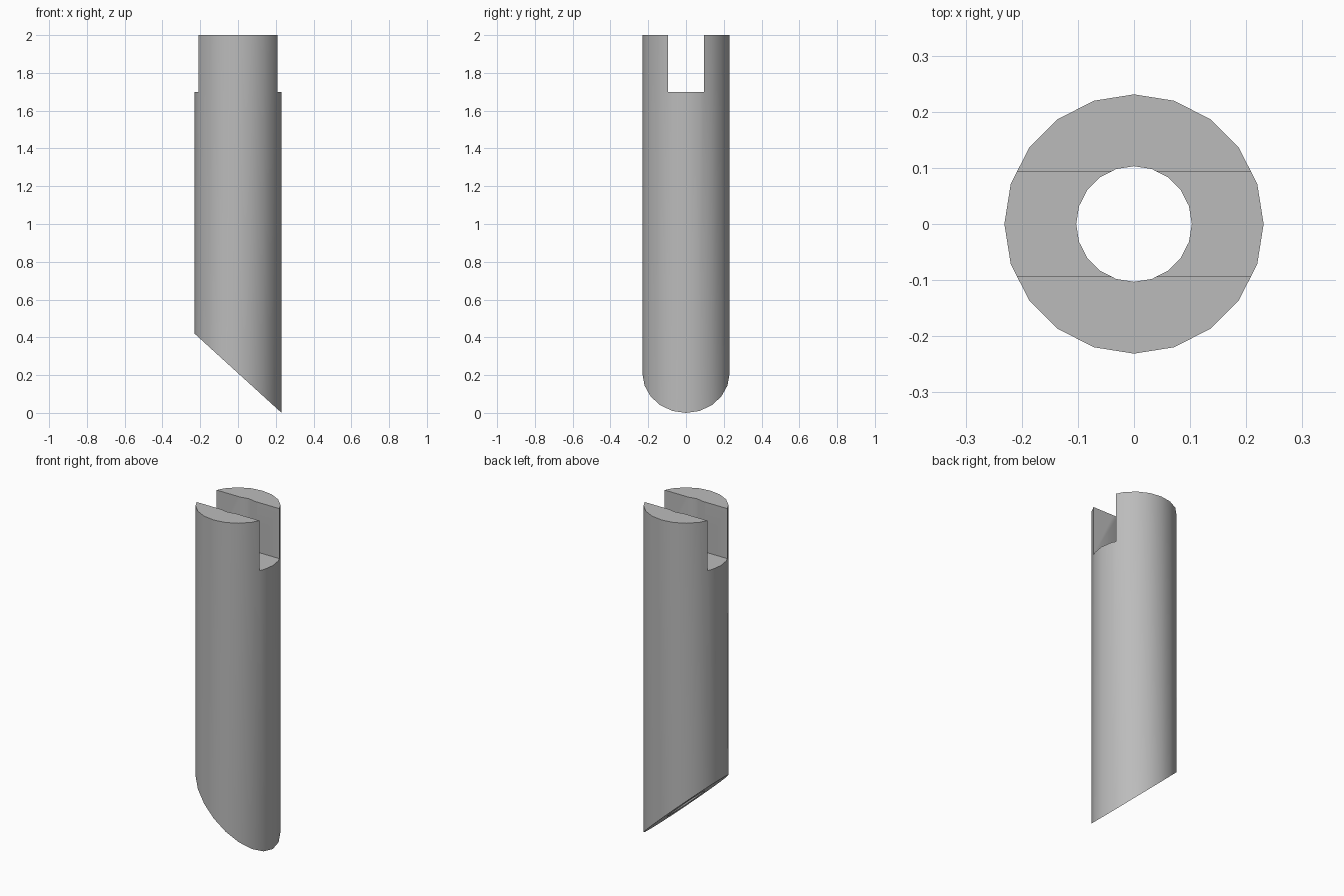
import bpy, bmesh, math

if "Cube" in bpy.data.objects:
    bpy.data.objects.remove(bpy.data.objects["Cube"], do_unlink=True)

SIDES, OUTER, INNER, HEIGHT = 20, 0.231, 0.103, 2.0
SLOT_HALF, SLOT_FLOOR = 0.094, 1.7
SLOPE = 0.91

grey = bpy.data.materials.new("plain grey")
grey.use_nodes = True
colour = (0.5, 0.5, 0.5, 1)
grey.diffuse_color = colour
grey.node_tree.nodes["Principled BSDF"].inputs["Base Color"].default_value = colour


def ring(bm, radius, z_at):
    """Ring of vertices whose height depends on x."""
    verts = []
    for i in range(SIDES):
        a = math.tau * i / SIDES
        x = radius * math.cos(a)
        verts.append(bm.verts.new((x, radius * math.sin(a), z_at(x))))
    return verts


# Hollow tube with a slanted lower end
bm = bmesh.new()
slant = lambda x: SLOPE * (OUTER - x)
flat = lambda x: HEIGHT
loops = [ring(bm, OUTER, slant), ring(bm, OUTER, flat),
         ring(bm, INNER, flat), ring(bm, INNER, slant)]
for k in range(4):
    lower, upper = loops[k], loops[(k + 1) % 4]
    for i in range(SIDES):
        j = (i + 1) % SIDES
        bm.faces.new((lower[i], lower[j], upper[j], upper[i]))
bmesh.ops.recalc_face_normals(bm, faces=bm.faces)
mesh = bpy.data.meshes.new("slotted_tube")
bm.to_mesh(mesh)
bm.free()
mesh.materials.append(grey)
tube = bpy.data.objects.new("slotted_tube", mesh)
bpy.context.collection.objects.link(tube)

# Slot across the upper end
bpy.ops.mesh.primitive_cube_add(size=1, location=(0, 0, SLOT_FLOOR + 0.5))
cutter = bpy.context.object
cutter.name = "slot_cutter"
cutter.scale = (1, 2 * SLOT_HALF, 1)
cutter.hide_render = True
cutter.data.materials.append(grey)

bpy.ops.object.select_all(action="DESELECT")
tube.select_set(True)
bpy.context.view_layer.objects.active = tube
cut = tube.modifiers.new("slot", "BOOLEAN")
cut.operation = "DIFFERENCE"
cut.solver = "EXACT"
cut.object = cutter
bpy.ops.object.modifier_apply(modifier=cut.name)
bpy.data.objects.remove(cutter, do_unlink=True)

# Rounded walls with crisp rims
bpy.ops.object.shade_smooth_by_angle(angle=math.radians(30))
